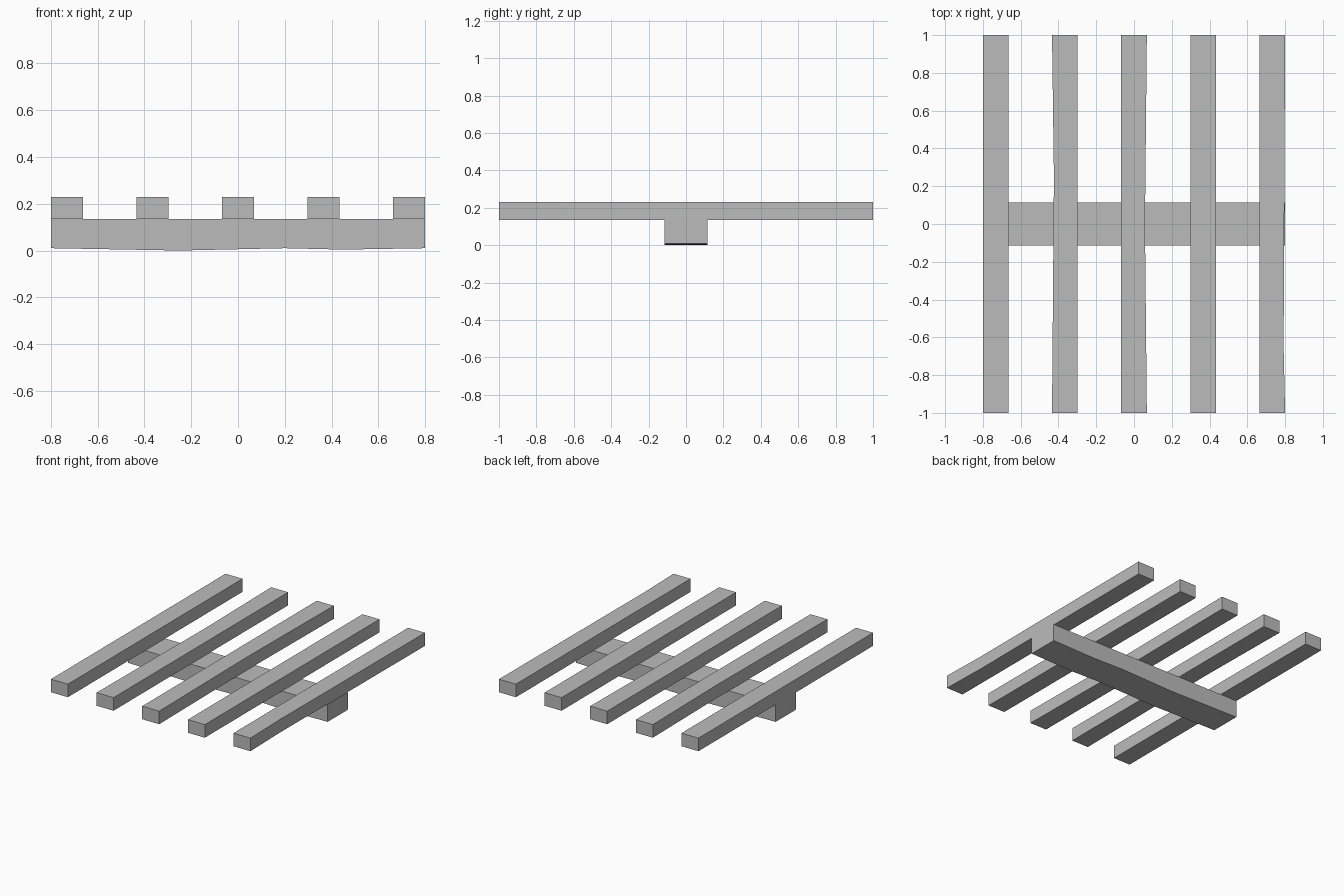
import bpy
import bmesh
from mathutils import Vector

cube = bpy.data.objects.get("Cube")
if cube:
    bpy.data.objects.remove(cube, do_unlink=True)

grey = bpy.data.materials.new("weathered grey")
grey.use_nodes = True
GREY = (0.5, 0.5, 0.5, 1)
grey.diffuse_color = GREY
grey.node_tree.nodes["Principled BSDF"].inputs["Base Color"].default_value = GREY


def prism(name, outline, sweep):
    """Extrude a closed planar outline along a vector."""
    bm = bmesh.new()
    face = bm.faces.new([bm.verts.new(p) for p in outline])
    out = bmesh.ops.extrude_face_region(bm, geom=[face])
    moved = [v for v in out["geom"] if isinstance(v, bmesh.types.BMVert)]
    bmesh.ops.translate(bm, verts=moved, vec=Vector(sweep))
    bmesh.ops.recalc_face_normals(bm, faces=bm.faces)
    mesh = bpy.data.meshes.new(name)
    bm.to_mesh(mesh)
    bm.free()
    mesh.materials.append(grey)
    obj = bpy.data.objects.new(name, mesh)
    bpy.context.collection.objects.link(obj)
    return obj


HALF_LENGTH, HALF_WIDTH, HALF_SPAN = 1.0, 0.068, 0.8
BEAM_TOP, SLAT_HEIGHT, BEAM_HALF_DEPTH = 0.135, 0.095, 0.115

# Cross beam with a slightly worn underside
underside = [(-HALF_SPAN, 0.01), (-0.25, 0.0), (0.2, 0.01), (0.45, 0.004), (HALF_SPAN, 0.01)]
profile = underside + [(HALF_SPAN, BEAM_TOP), (-HALF_SPAN, BEAM_TOP)]
prism("cross_beam", [(x, -BEAM_HALF_DEPTH, z) for x, z in profile],
      (0, 2 * BEAM_HALF_DEPTH, 0))

# Five slats; some have a shallow worn spot: (side, y, depth)
worn = {1: (-1, 0.25, 0.01), 2: (1, 0.0, 0.01), 4: (1, -0.65, 0.008)}
pitch = (HALF_SPAN - HALF_WIDTH) / 2
for i in range(5):
    x = (i - 2) * pitch
    right = [(x + HALF_WIDTH, -HALF_LENGTH), (x + HALF_WIDTH, HALF_LENGTH)]
    left = [(x - HALF_WIDTH, HALF_LENGTH), (x - HALF_WIDTH, -HALF_LENGTH)]
    if i in worn:
        side, y, depth = worn[i]
        edge = right if side > 0 else left
        edge.insert(1, (x + side * (HALF_WIDTH - depth), y))
    prism(f"slat_{i + 1}", [(px, py, BEAM_TOP) for px, py in right + left],
          (0, 0, SLAT_HEIGHT))
